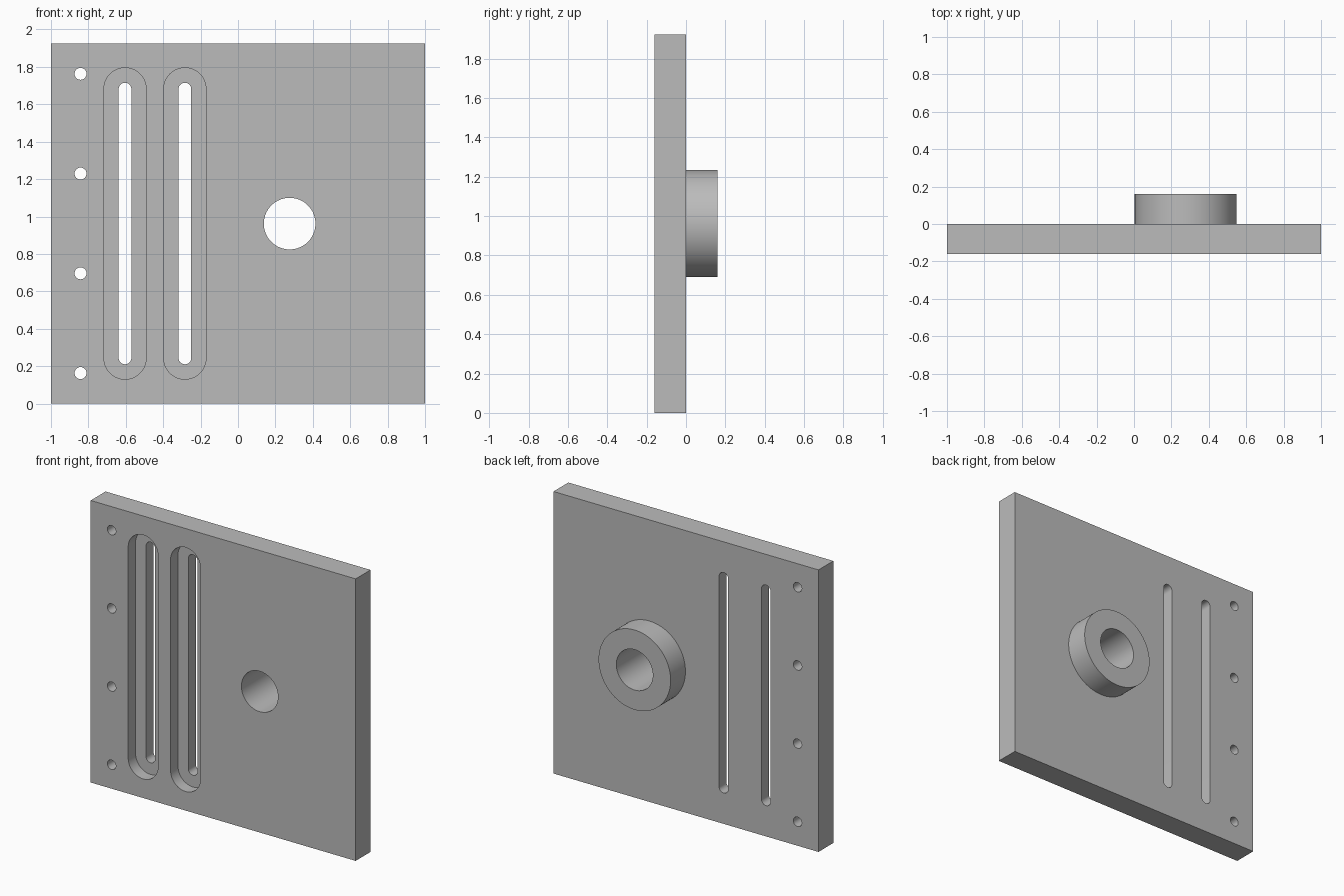
import bpy
import bmesh
from math import pi, sin, cos

if "Cube" in bpy.data.objects:
    bpy.data.objects.remove(bpy.data.objects["Cube"], do_unlink=True)

grey = bpy.data.materials.new("plain grey")
grey.use_nodes = True
colour = (0.5, 0.5, 0.5, 1)
grey.diffuse_color = colour
grey.node_tree.nodes["Principled BSDF"].inputs["Base Color"].default_value = colour


def prism(name, outline, front, back):
    """Extrude an (x, z) outline along y."""
    bm = bmesh.new()
    face = bm.faces.new([bm.verts.new((x, front, z)) for x, z in outline])
    side = bmesh.ops.extrude_face_region(bm, geom=[face])["geom"]
    moved = [v for v in side if isinstance(v, bmesh.types.BMVert)]
    bmesh.ops.translate(bm, verts=moved, vec=(0, back - front, 0))
    bmesh.ops.recalc_face_normals(bm, faces=bm.faces)
    mesh = bpy.data.meshes.new(name)
    bm.to_mesh(mesh)
    bm.free()
    mesh.materials.append(grey)
    obj = bpy.data.objects.new(name, mesh)
    bpy.context.collection.objects.link(obj)
    return obj


def arc(x, z, radius, start, sweep, steps):
    return [(x + radius * cos(start + sweep * i / steps),
             z + radius * sin(start + sweep * i / steps)) for i in range(steps + 1)]


def circle(x, z, radius, steps=64):
    return arc(x, z, radius, 0, 2 * pi, steps)[:-1]


def slot(x, low, high, radius):
    return (arc(x, high - radius, radius, 0, pi, 24)
            + arc(x, low + radius, radius, pi, pi, 24))


def combine(target, tool, operation):
    """Apply a boolean and discard its helper."""
    tool.hide_render = True
    mod = target.modifiers.new(tool.name, "BOOLEAN")
    mod.object, mod.operation, mod.solver = tool, operation, "EXACT"
    bpy.context.view_layer.objects.active = target
    bpy.ops.object.modifier_apply(modifier=mod.name)
    bpy.data.objects.remove(tool, do_unlink=True)


# Square plate with a round boss on its back
FRONT, FACE, BACK = -0.16, 0.0, 0.16
BOSS = (0.276, 0.962)
plate = prism("mounting_plate", [(-1, 0), (1, 0), (1, 1.924), (-1, 1.924)], FRONT, FACE)
combine(plate, prism("boss", circle(*BOSS, 0.272, 96), FRONT / 2, BACK), "UNION")

# Bore through plate and boss
combine(plate, prism("bore", circle(*BOSS, 0.138), -0.3, 0.3), "DIFFERENCE")

# Stepped slots: wide recess in front, narrow slit right through
for x in (-0.604, -0.284):
    combine(plate, prism("recess", slot(x, 0.13, 1.795, 0.113), -0.3, FRONT / 2), "DIFFERENCE")
    combine(plate, prism("slit", slot(x, 0.21, 1.715, 0.034), -0.3, 0.3), "DIFFERENCE")

# Row of screw holes
for i in range(4):
    combine(plate, prism("screw_hole", circle(-0.842, 0.163 + i * 0.5333, 0.032, 32), -0.3, 0.3),
            "DIFFERENCE")

bpy.ops.object.select_all(action="DESELECT")
plate.select_set(True)
bpy.context.view_layer.objects.active = plate
bpy.ops.object.shade_smooth_by_angle(angle=pi / 6)
